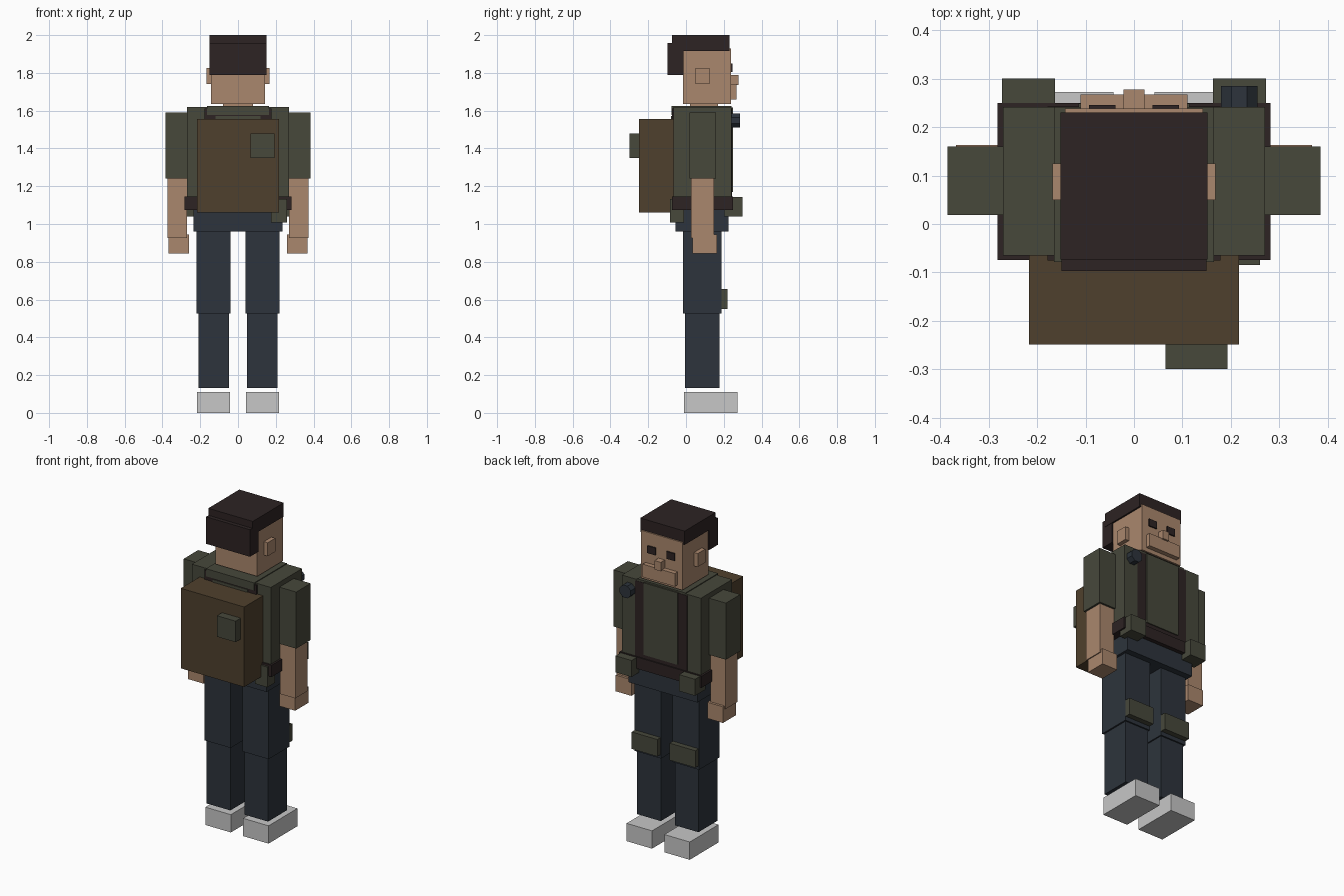
import bpy, bmesh, math
from mathutils import Matrix

if "Cube" in bpy.data.objects:
    bpy.data.objects.remove(bpy.data.objects["Cube"])


def colour(name, rgb):
    """Material from 0-255 display values, stored linear."""
    m = bpy.data.materials.new(name)
    lin = [((c / 255 + 0.055) / 1.055) ** 2.4 for c in rgb]
    m.diffuse_color = (*lin, 1)
    m.use_nodes = True
    m.node_tree.nodes["Principled BSDF"].inputs["Base Color"].default_value = m.diffuse_color
    return m


SKIN = colour("skin", (170, 135, 109))
GREEN = colour("vest green", (71, 72, 59))
BROWN = colour("canvas brown", (79, 64, 45))
NAVY = colour("trouser navy", (45, 52, 60))
DARK = colour("dark brown", (45, 35, 35))
GREY = colour("shoe grey", (199, 199, 199))


def finish(name, bm, mat):
    me = bpy.data.meshes.new(name)
    bm.to_mesh(me)
    bm.free()
    me.materials.append(mat)
    ob = bpy.data.objects.new(name, me)
    bpy.context.collection.objects.link(ob)
    return ob


def box(name, mat, x, y, z):
    """Box from (min, max) pairs on each axis."""
    bm = bmesh.new()
    bmesh.ops.create_cube(bm, size=1)
    for v in bm.verts:
        v.co = [(a + b) / 2 + c * (b - a) for (a, b), c in zip((x, y, z), v.co)]
    return finish(name, bm, mat)


def pair(name, mat, x, y, z):
    """The same box on both sides of the body."""
    box("right_" + name, mat, x, y, z)
    box("left_" + name, mat, (-x[1], -x[0]), y, z)


def mid(name, mat, half, y, z):
    """Box centred on x = 0."""
    box(name, mat, (-half, half), y, z)


# Head, face and hair
mid("head", SKIN, 0.142, (-0.015, 0.238), (1.635, 1.93))
mid("neck", SKIN, 0.08, (0.02, 0.17), (1.60, 1.65))
mid("hair_top", DARK, 0.152, (-0.073, 0.23), (1.915, 2.0))
mid("hair_back", DARK, 0.15, (-0.097, -0.012), (1.79, 1.957))
mid("nose", SKIN, 0.022, (0.23, 0.278), (1.735, 1.79))
mid("jaw", SKIN, 0.11, (0.23, 0.267), (1.66, 1.74))
pair("eye", DARK, (0.038, 0.093), (0.237, 0.246), (1.805, 1.85))
pair("ear", SKIN, (0.135, 0.168), (0.05, 0.125), (1.742, 1.825))

# Torso: dark core with vest panels, collar and side blocks
mid("torso_core", DARK, 0.178, (-0.075, 0.243), (1.08, 1.612))
mid("chest_panel", GREEN, 0.115, (0.2, 0.249), (1.17, 1.616))
mid("back_panel", GREEN, 0.12, (-0.08, 0.0), (1.17, 1.572))
mid("collar", GREEN, 0.165, (-0.078, 0.241), (1.578, 1.625))
pair("vest_side", GREEN, (0.163, 0.27), (-0.065, 0.241), (1.1, 1.62))

# Belt, hips and pouches
mid("belt", DARK, 0.282, (-0.074, 0.25), (1.073, 1.145))
mid("hips", NAVY, 0.235, (-0.056, 0.225), (0.96, 1.1))
pair("belt_pouch", GREEN, (0.163, 0.272), (0.2, 0.3), (1.04, 1.142))
box("rear_pouch", GREEN, (0.175, 0.26), (-0.085, -0.01), (1.007, 1.132))

# Backpack with pocket
mid("backpack", BROWN, 0.217, (-0.249, -0.065), (1.06, 1.555))
box("backpack_pocket", GREEN, (0.065, 0.193), (-0.299, -0.24), (1.35, 1.48))

# Shoulder lamp: short eight-sided drum facing forward
bm = bmesh.new()
bmesh.ops.create_cone(bm, cap_ends=True, segments=8, radius1=0.041,
                      radius2=0.041, depth=0.05)
bm.transform(Matrix.Translation((0.217, 0.26, 1.548))
             @ Matrix.Rotation(math.radians(90), 4, 'X')
             @ Matrix.Rotation(math.radians(22.5), 4, 'Z'))
finish("shoulder_lamp", bm, NAVY)

# Arms
pair("sleeve", GREEN, (0.27, 0.385), (0.019, 0.16), (1.24, 1.59))
pair("forearm", SKIN, (0.27, 0.373), (0.027, 0.148), (0.926, 1.25))
pair("hand", SKIN, (0.26, 0.367), (0.035, 0.163), (0.845, 0.945))

# Legs, knee pads and shoes
pair("thigh", NAVY, (0.04, 0.22), (-0.015, 0.187), (0.525, 0.98))
pair("shin", NAVY, (0.048, 0.21), (-0.006, 0.178), (0.133, 0.54))
pair("knee_pad", GREEN, (0.042, 0.218), (0.17, 0.22), (0.55, 0.655))
pair("shoe", GREY, (0.042, 0.216), (-0.01, 0.272), (0.0, 0.11))
